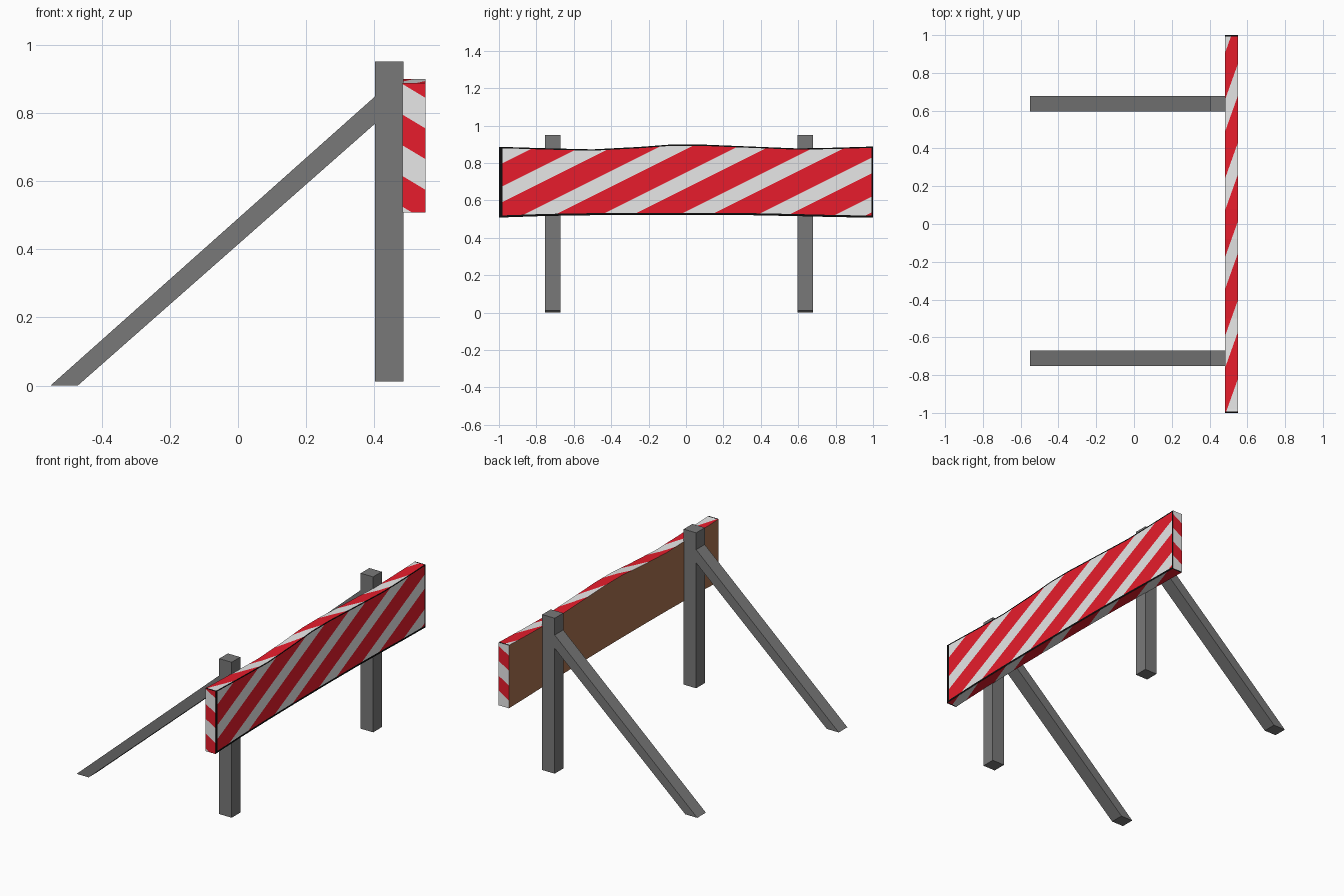
import bpy, bmesh
from mathutils import Vector

if "Cube" in bpy.data.objects:
    bpy.data.objects.remove(bpy.data.objects["Cube"])

def mat(name, rgb):
    m = bpy.data.materials.new(name)
    m.diffuse_color = (*rgb, 1)
    m.use_nodes = True
    m.node_tree.nodes["Principled BSDF"].inputs["Base Color"].default_value = m.diffuse_color
    return m

GREY = mat("grey post", (0.19, 0.19, 0.19))
RED = mat("stripe red", (0.80, 0.012, 0.025))
WHITE = mat("stripe white", (0.80, 0.80, 0.80))
BLACK = mat("edge black", (0.004, 0.004, 0.004))
BROWN = mat("board brown", (0.40, 0.17, 0.08))

def finish(bm, name, mats):
    me = bpy.data.meshes.new(name)
    bm.to_mesh(me)
    bm.free()
    for m in mats:
        me.materials.append(m)
    ob = bpy.data.objects.new(name, me)
    bpy.context.collection.objects.link(ob)
    return ob

def extruded(name, profile, yc, half, m):
    """Extrude an x-z profile along y, centred on yc."""
    bm = bmesh.new()
    f = bm.faces.new([bm.verts.new((x, yc - half, z)) for x, z in profile])
    r = bmesh.ops.extrude_face_region(bm, geom=[f])
    bmesh.ops.translate(bm, vec=(0, 2 * half, 0),
                        verts=[v for v in r["geom"] if isinstance(v, bmesh.types.BMVert)])
    bmesh.ops.recalc_face_normals(bm, faces=bm.faces)
    return finish(bm, name, [m])

# upright posts and slanted braces
for side, yc in (("left", -0.712), ("right", 0.637)):
    extruded("post_" + side, [(0.402, 0.012), (0.485, 0.012), (0.485, 0.95), (0.402, 0.95)],
             yc, 0.041, GREY)
    extruded("brace_" + side, [(-0.55, 0), (-0.47, 0), (0.404, 0.77), (0.404, 0.85)],
             yc, 0.041, GREY)

# board outline: y, bottom z, top z (slightly wavy planks)
X0, X1 = 0.482, 0.55
OUT = [(-1, 0.508, 0.887), (-0.992, 0.508, 0.887), (-0.98, 0.509, 0.886), (-0.75, 0.517, 0.879),
       (-0.5, 0.521, 0.873), (-0.25, 0.523, 0.886), (-0.08, 0.523, 0.899), (0.08, 0.523, 0.899),
       (0.35, 0.521, 0.888), (0.6, 0.516, 0.878), (0.8, 0.511, 0.882), (0.993, 0.508, 0.888),
       (1, 0.508, 0.888)]
MID = Vector(((X0 + X1) / 2, 0, 0.70))
R, W, K, B = range(4)

bm = bmesh.new()

def quad(pts, index):
    f = bm.faces.new([bm.verts.new(p) for p in pts])
    f.material_index = index
    return f

def stripe(faces, direction, origin, start, period, red):
    """Cut faces along parallel planes and colour the strips red or white."""
    d, o = Vector(direction), Vector(origin)
    us = [d.dot(v.co - o) for f in faces for v in f.verts]
    k = int((min(us) - start) // period) - 1
    geom = list({e for f in faces for e in (*f.verts, *f.edges)}) + faces
    while start + k * period < max(us):
        for u in (start + k * period, start + k * period + red):
            if min(us) < u < max(us):
                r = bmesh.ops.bisect_plane(bm, geom=geom, dist=1e-6,
                                           plane_co=o + d * (u / d.length_squared), plane_no=d)
                geom = r["geom"]
        k += 1
    for f in geom:
        if isinstance(f, bmesh.types.BMFace) and f.material_index != K:
            u = d.dot(f.calc_center_median() - o)
            f.material_index = R if (u - start) % period < red else W

front, top, bottom = [], [], []
last = len(OUT) - 2
for i in range(last + 1):
    (ya, ba, ta), (yb, bb, tb) = OUT[i], OUT[i + 1]
    # striped front with a dark rim
    lv = [(ba, bb), (ba + 0.011, bb + 0.011), (ta - 0.007, tb - 0.007), (ta, tb)]
    for r in range(3):
        (p, q), (s, t) = lv[r], lv[r + 1]
        rim = r != 1 or i in (0, 1, last)
        front.append(quad([(X1, ya, p), (X1, yb, q), (X1, yb, t), (X1, ya, s)], K if rim else W))
    # striped top and bottom, dark at both ends
    c = K if i in (0, last) else W
    top.append(quad([(X0, ya, ta), (X1, ya, ta), (X1, yb, tb), (X0, yb, tb)], c))
    bottom.append(quad([(X0, ya, ba), (X1, ya, ba), (X1, yb, bb), (X0, yb, bb)], c))
    # plain wooden back
    quad([(X0, ya, ba), (X0, yb, bb), (X0, yb, tb), (X0, ya, ta)], B)

stripe(front, (0, 1, -1 / 0.5), (0, 0, 0.88), -0.82, 0.417, 0.248)
stripe(top, (-2.8, 1, 0), (X1, 0, 0), -0.82, 0.417, 0.248)
stripe(bottom, (-2.8, 1, 0), (X1, 0, 0), -0.72, 0.417, 0.248)

# striped ends, slanting down to the right seen from outside
for (y, b, t), slope, edge, start in ((OUT[0], 0.6, X1, 0.664), (OUT[-1], -0.6, X0, 0.735)):
    f = quad([(X0, y, b), (X1, y, b), (X1, y, t), (X0, y, t)], W)
    stripe([f], (slope, 0, 1), (edge, 0, 0), start, 0.18, 0.09)

# point every face outward
bm.normal_update()
for f in bm.faces:
    c = f.calc_center_median() - MID
    n = f.normal
    axis = max(range(3), key=lambda a: abs(n[a]))
    if n[axis] * c[axis] < 0:
        f.normal_flip()
bmesh.ops.remove_doubles(bm, verts=bm.verts, dist=1e-5)
finish(bm, "striped_board", [RED, WHITE, BLACK, BROWN])
